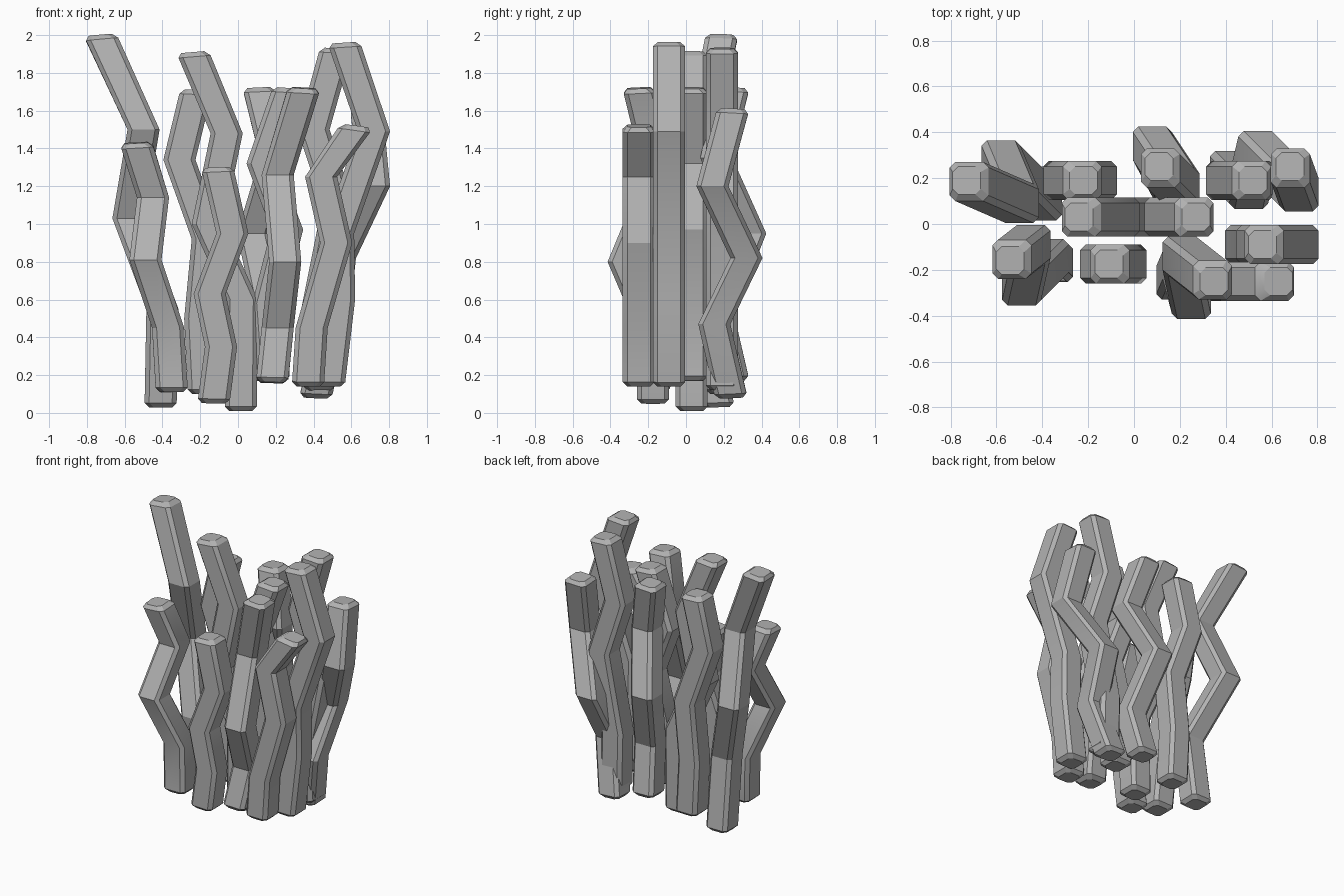
import bpy
import bmesh
import math
from mathutils import Vector

default_cube = bpy.data.objects.get("Cube")
if default_cube:
    bpy.data.objects.remove(default_cube, do_unlink=True)

HALF = 0.085      # half the width of a stalk
CHAMFER = 0.024   # cut on every long edge and around both ends
TILT = 0.2        # how far the ends lean towards the path direction

grey = bpy.data.materials.new("plain grey")
grey.use_nodes = True
grey.diffuse_color = (0.45, 0.45, 0.45, 1)
grey.node_tree.nodes["Principled BSDF"].inputs["Base Color"].default_value = grey.diffuse_color


def section(half):
    """Corner-cut square, counter-clockwise."""
    inner = half - CHAMFER
    points = []
    for sx, sy in ((1, 1), (-1, 1), (-1, -1), (1, -1)):
        pair = [(sx * half, sy * inner), (sx * inner, sy * half)]
        points += pair if sx * sy > 0 else pair[::-1]
    return points


def stalk(name, path):
    """Sweep the level section along a bent path, listed from top to bottom."""
    path = [Vector(p) for p in reversed(path)]
    last = len(path) - 1
    bm = bmesh.new()
    rings = []

    def add_ring(centre, half, slope=Vector((0, 0, 0))):
        ring = []
        for x, y in section(half):
            z = -TILT * (slope.x * x + slope.y * y)
            ring.append(bm.verts.new(centre + Vector((x, y, z))))
        rings.append(ring)

    for i, point in enumerate(path):
        if 0 < i < last:
            add_ring(point, HALF)
            continue
        # Each end closes with a chamfered cap
        step = path[1] - path[0] if i == 0 else path[-1] - path[-2]
        slope = step / step.z
        inward = slope * (CHAMFER if i == 0 else -CHAMFER)
        caps = [(point, HALF - CHAMFER), (point + inward, HALF)]
        for centre, half in (caps if i == 0 else caps[::-1]):
            add_ring(centre, half, slope)

    for low, high in zip(rings, rings[1:]):
        for k in range(len(low)):
            n = (k + 1) % len(low)
            bm.faces.new((low[k], low[n], high[n], high[k]))
    bm.faces.new(rings[0][::-1])
    bm.faces.new(rings[-1])
    bmesh.ops.recalc_face_normals(bm, faces=bm.faces)

    mesh = bpy.data.meshes.new(name)
    bm.to_mesh(mesh)
    bm.free()
    mesh.materials.append(grey)
    obj = bpy.data.objects.new(name, mesh)
    bpy.context.collection.objects.link(obj)
    bpy.ops.object.select_all(action="DESELECT")
    obj.select_set(True)
    bpy.context.view_layer.objects.active = obj
    bpy.ops.object.shade_smooth_by_angle(angle=math.radians(25))


def flat_stalk(name, y, path):
    """A stalk that only bends sideways."""
    stalk(name, [(x, y, z) for x, z in path])


# Front row
flat_stalk("front_middle_stalk", -.175, [(-.11, 1.3), (-.03, .95), (-.15, .63), (-.09, .35), (-.13, .05)])
flat_stalk("front_outer_stalk", -.25, [(.63, 1.52), (.44, 1.25), (.52, .9), (.39, .45), (.37, .14)])
stalk("front_corner_stalk", [(-.54, -.16, 1.43), (-.45, -.09, 1.14), (-.49, -.27, .81),
                             (-.37, -.15, .45), (-.35, -.17, .11)])
stalk("front_twisted_stalk", [(.35, -.25, 1.72), (.21, -.14, 1.26), (.25, -.33, .8),
                              (.21, -.18, .45), (.18, -.25, .16)])

# Middle row
flat_stalk("middle_outer_stalk", -.09, [(.56, 1.96), (.72, 1.49), (.53, .95), (.535, .6), (.48, .14)])
flat_stalk("middle_short_stalk", .03, [(.27, 1.72), (.13, 1.32), (.26, .97), (.16, .58), (.19, .17)])
flat_stalk("middle_tall_stalk", .03, [(-.24, 1.91), (-.06, 1.48), (-.16, 1), (.02, .6), (.015, .01)])

# Back row
flat_stalk("back_tall_stalk", .19, [(.52, 1.93), (.4, 1.5), (.53, 1.1), (.42, .55), (.43, .12)])
flat_stalk("back_middle_stalk", .19, [(-.22, 1.71), (-.31, 1.34), (-.16, .92), (-.2, .5), (-.18, .1)])
stalk("back_corner_stalk", [(-.73, .19, 2), (-.5, .09, 1.5), (-.58, .28, 1.03),
                            (-.4, .1, .55), (-.41, .17, .03)])
stalk("back_twisted_stalk", [(.11, .25, 1.72), (.2, .16, 1.35), (.08, .34, .95),
                             (.17, .17, .52), (.13, .25, .17)])
stalk("back_outer_stalk", [(.68, .25, 1.61), (.72, .14, 1.2), (.54, .32, .82),
                           (.5, .15, .47), (.41, .24, .08)])
